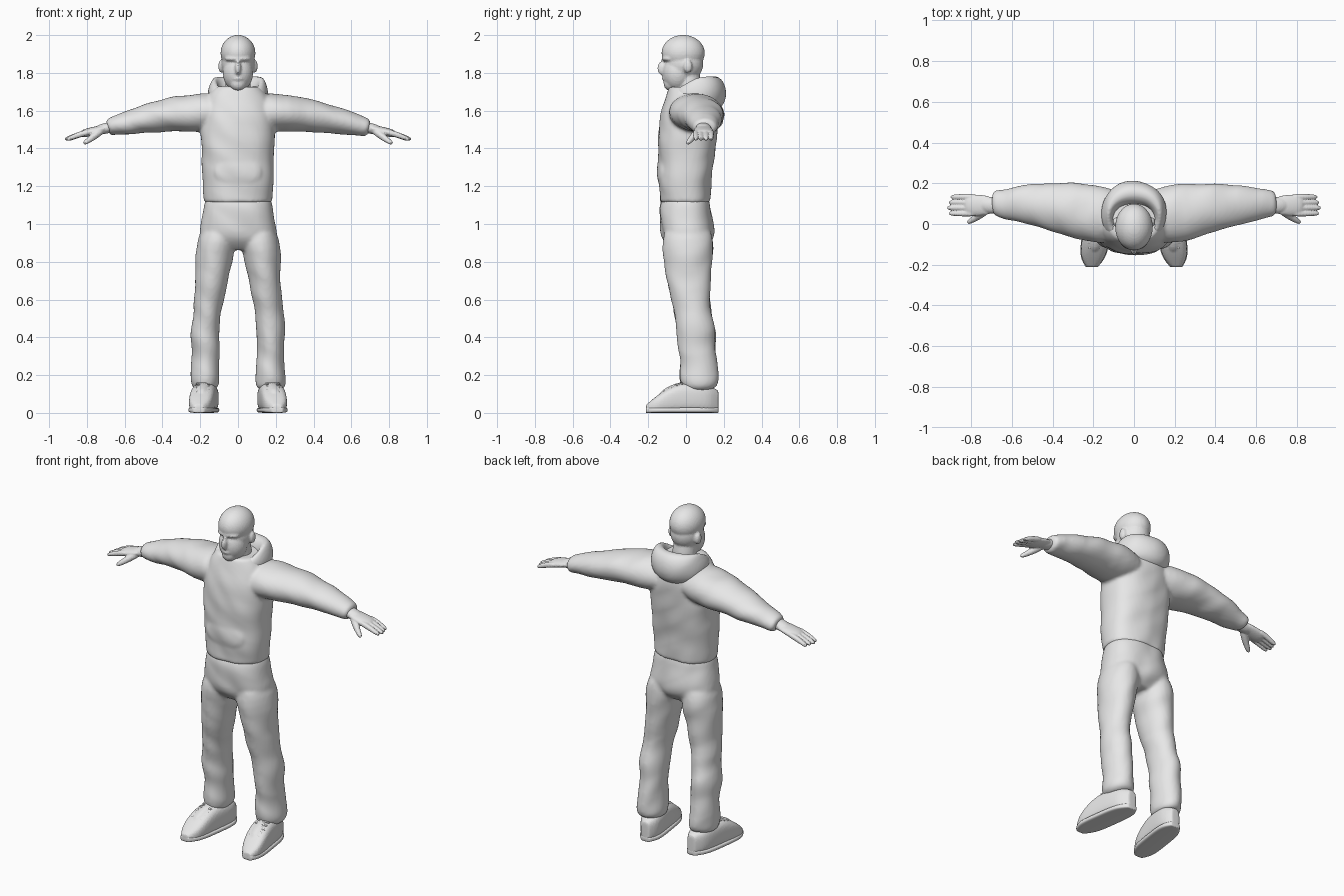
import bpy, bmesh, math
from mathutils import Matrix, Vector, noise

cube = bpy.data.objects.get("Cube")
if cube:
    bpy.data.objects.remove(cube)

GREY = (.8, .8, .8, 1)
grey_material = bpy.data.materials.new("plain light grey")
grey_material.use_nodes = True
grey_material.diffuse_color = GREY
shader = next(n for n in grey_material.node_tree.nodes if n.type == 'BSDF_PRINCIPLED')
shader.inputs["Base Color"].default_value = GREY
SIDES = 20


def skin(bm, rings):
    """Bridge equal point rings, hold the end edges and cap both ends."""
    def near(end, inner):
        return [p.lerp(q, .06) for p, q in zip(end, inner)]

    rings = [rings[0], near(rings[0], rings[1]), *rings[1:-1],
             near(rings[-1], rings[-2]), rings[-1]]
    loops = [[bm.verts.new(point) for point in ring_points] for ring_points in rings]
    for lower, upper in zip(loops, loops[1:]):
        for i in range(SIDES):
            j = (i + 1) % SIDES
            bm.faces.new((lower[i], lower[j], upper[j], upper[i]))
    bm.faces.new(loops[0])
    bm.faces.new(loops[-1])


def ring(centre, across, along, power=1):
    """Superellipse; a power below one is boxier."""
    centre, across, along = Vector(centre), Vector(across), Vector(along)
    points = []
    for i in range(SIDES):
        angle = math.tau * i / SIDES
        c, s = math.cos(angle), math.sin(angle)
        points.append(centre + across * math.copysign(abs(c) ** power, c)
                      + along * math.copysign(abs(s) ** power, s))
    return points


def level_ring(height, half_width, front, back, power=.85):
    return ring((0, (front + back) / 2, height), (half_width, 0, 0),
                (0, (back - front) / 2, 0), power)


def tube(bm, points, radii, flat=1, tip=.7):
    """Tube through points; flat scales one axis and tip sets the end rounding."""
    points = [Vector(p) for p in points]
    last = len(points) - 1
    rings = []
    for i, (point, radius) in enumerate(zip(points, radii)):
        direction = (points[min(i + 1, last)] - points[max(i - 1, 0)]).normalized()
        helper = Vector((0, 1, 0)) if abs(direction.z) > .9 else Vector((0, 0, 1))
        across = direction.cross(helper).normalized() * radius
        along = direction.cross(across) * flat
        end = ring(point, across, along)
        cap_offset = direction * radius * tip
        if i == 0:
            rings.append(ring(point - cap_offset, across / 2, along / 2))
        rings.append(end)
        if i == last:
            rings.append(ring(point + cap_offset, across / 2, along / 2))
    skin(bm, rings)


def blob(bm, centre, radii):
    shape = Matrix.Translation(centre) @ Matrix.Diagonal((*radii, 1))
    bmesh.ops.create_uvsphere(bm, u_segments=SIDES, v_segments=SIDES // 2,
                              radius=1, matrix=shape)


def finish(name, bm, voxel=0, folds=0):
    """Make an object; voxel fuses its pieces, folds adds soft cloth creases."""
    bmesh.ops.recalc_face_normals(bm, faces=bm.faces)
    mesh = bpy.data.meshes.new(name)
    bm.to_mesh(mesh)
    bm.free()
    obj = bpy.data.objects.new(name, mesh)
    bpy.context.collection.objects.link(obj)
    rounding = obj.modifiers.new("round", 'SUBSURF')
    rounding.levels = rounding.render_levels = 2 if voxel else 1
    if voxel:
        fuse = obj.modifiers.new("fuse", 'REMESH')
        fuse.mode, fuse.voxel_size = 'VOXEL', voxel
        soften = obj.modifiers.new("soften", 'SMOOTH')
        soften.factor, soften.iterations = .5, 4
    if folds:
        graph = bpy.context.evaluated_depsgraph_get()
        obj.data = bpy.data.meshes.new_from_object(obj.evaluated_get(graph))
        obj.modifiers.clear()
        normals = [vertex.normal.copy() for vertex in obj.data.vertices]
        for vertex, normal in zip(obj.data.vertices, normals):
            x, y, z = vertex.co
            vertex.co += normal * noise.noise(Vector((8 * x, 6 * y, 9 * z + 5 * x))) * folds
    obj.data.materials.clear()
    obj.data.materials.append(grey_material)
    obj.data.polygons.foreach_set("use_smooth", [True] * len(obj.data.polygons))


# Head: skull, jaw, chin, brow, nose, lips, neck and ears
bm = bmesh.new()
blob(bm, (0, -.015, 1.905), (.095, .118, .097))
blob(bm, (0, -.01, 1.85), (.09, .105, .1))
blob(bm, (0, -.045, 1.8), (.082, .082, .1))
blob(bm, (0, -.08, 1.745), (.045, .04, .042))
blob(bm, (0, -.085, 1.875), (.072, .046, .02))
blob(bm, (0, -.125, 1.825), (.017, .028, .038))
blob(bm, (0, -.11, 1.77), (.03, .018, .014))
tube(bm, [(0, .02, 1.64), (0, .01, 1.8)], [.07, .068])
for side in (-1, 1):
    blob(bm, (side * .088, .01, 1.835), (.017, .024, .036))
finish("head", bm, voxel=.007)

# Hoodie: body, front pocket and both sleeves
bm = bmesh.new()
BODY = [(1.11, .18, -.14, .13), (1.2, .19, -.145, .13), (1.4, .2, -.155, .16),
        (1.55, .2, -.145, .175), (1.65, .18, -.12, .17), (1.73, .12, -.09, .13)]
skin(bm, [level_ring(*section) for section in BODY])
blob(bm, (0, -.12, 1.28), (.13, .033, .1))
for side in (-1, 1):
    sleeve = [(.05, .03, 1.585), (.2, .05, 1.595), (.4, .085, 1.572),
              (.55, .1, 1.543), (.66, .1, 1.517), (.69, .1, 1.51)]
    tube(bm, [(side * x, y, z) for x, y, z in sleeve],
         [.12, .152, .117, .094, .067, .063], flat=.73, tip=.05)
finish("hoodie", bm, voxel=.01, folds=.008)

# Hood: a rolled collar, low at the throat and drooping to a point behind
bm = bmesh.new()
rings = []
for step in range(8):
    roll = math.radians(40 * step - 90)
    c, s = math.cos(roll), math.sin(roll)
    front, back = -.075 - .03 * c, .155 + .063 * c
    low, high = 1.67 + .03 * s, 1.695 + .093 * s
    points = level_ring(low, .13 + .034 * c, front, back, .95)
    for point in points:
        rise = (point.y - front) / (back - front) * (1 + .8 * max(0, s))
        point.z = low + (high - low) * min(1, rise)
    rings.append(points)
skin(bm, rings)
finish("hood", bm, voxel=.008, folds=.006)

# Trousers: waistband, seat and two legs with gathered hems
bm = bmesh.new()
SEAT = [(1.14, .166, -.125, .118), (1.11, .18, -.138, .13), (1.08, .187, -.142, .134),
        (1, .206, -.137, .15), (.92, .214, -.13, .152), (.86, .13, -.07, .09)]
skin(bm, [level_ring(*section) for section in SEAT])
for side in (-1, 1):
    leg = [(.1, .01, .98), (.125, .01, .84), (.155, .02, .6), (.172, .048, .48),
           (.174, .057, .4), (.169, .063, .3), (.172, .07, .2), (.17, .073, .13)]
    tube(bm, [(side * x, y, z) for x, y, z in leg],
         [.1, .105, .075, .076, .078, .07, .081, .074], flat=1.33, tip=.05)
finish("trousers", bm, voxel=.01, folds=.009)


def foot_x(y):
    """Feet turn outward toward the toes."""
    return .178 - .14 * y


def along_foot(y):
    return (y + .22) / .4


def shoe_rings(side, margin, height_at, power):
    """Rings from toe to heel, with a rounded outline."""
    rings = []
    for step in range(11):
        t = (step + .2) / 10.4
        y = -.22 + .4 * t
        half_width = .068 * math.sqrt(1 - abs(2 * t - 1) ** 4) + margin
        half_height = height_at(t) / 2
        rings.append(ring((side * foot_x(y), y, half_height),
                          (half_width, 0, 0), (0, 0, half_height), power))
    return rings


def upper_height(t):
    """Low toe, high instep and a rounded heel."""
    return .035 + .125 * math.sin(min(1, 1.8 * t) * math.pi / 2) - .05 * t ** 8


def sole_height(t):
    return .03


for side, label in ((1, "left"), (-1, "right")):
    # Hand: wrist, palm, four fingers and thumb
    bm = bmesh.new()
    tube(bm, [(side * .66, .092, 1.515), (side * .73, .092, 1.5)], [.042, .042], flat=.7)
    tube(bm, [(side * .7, .092, 1.507), (side * .75, .092, 1.496), (side * .82, .092, 1.478)],
         [.044, .053, .056], flat=.42, tip=.2)
    for finger in range(4):
        y = .052 + .027 * finger
        reach = .908 - .008 * abs(finger - 1)
        tube(bm, [(side * .79, y, 1.487), (side * .84, y, 1.474), (side * reach, y, 1.45)],
             [.016, .0155, .012])
    tube(bm, [(side * .72, .075, 1.5), (side * .76, .04, 1.465), (side * .81, .01, 1.43)],
         [.023, .019, .013])
    finish(label + "_hand", bm, voxel=.005)

    # Shoe with tongue, flat sole and crossed laces
    bm = bmesh.new()
    skin(bm, shoe_rings(side, 0, upper_height, .65))
    tube(bm, [(side * foot_x(y), y, upper_height(along_foot(y)) - .012)
              for y in (-.11, -.06, -.02)], [.03, .03, .03], flat=.6)
    finish(label + "_shoe", bm, voxel=.007)

    bm = bmesh.new()
    skin(bm, shoe_rings(side, .003, sole_height, .5))
    finish(label + "_sole", bm)

    bm = bmesh.new()
    for row in range(4):
        y = -.12 + .027 * row
        x, z = side * foot_x(y), upper_height(along_foot(y))
        for cross in (-.036, .036):
            tube(bm, [(x - cross, y, z - .01), (x, y + .01, z + .006), (x + cross, y + .02, z)],
                 [.005] * 3)
    finish(label + "_laces", bm)
